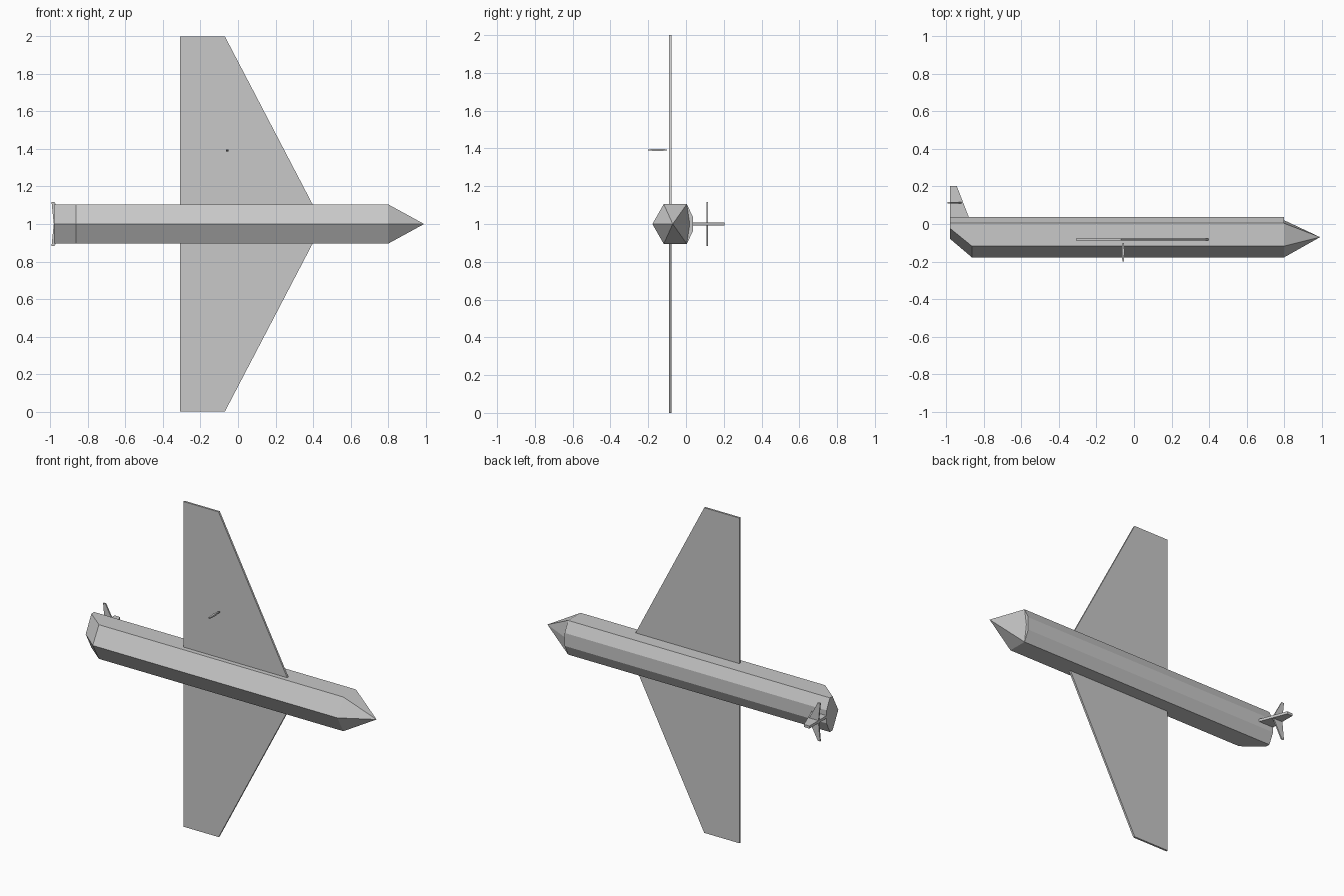
import bpy
import bmesh

cube = bpy.data.objects.get("Cube")
if cube:
    bpy.data.objects.remove(cube, do_unlink=True)

grey = bpy.data.materials.new("airframe_grey")
grey.use_nodes = True
colour = (0.58, 0.58, 0.58, 1)
grey.diffuse_color = colour
grey.node_tree.nodes["Principled BSDF"].inputs["Base Color"].default_value = colour


def finish(name, bm):
    bmesh.ops.recalc_face_normals(bm, faces=bm.faces)
    mesh = bpy.data.meshes.new(name)
    bm.to_mesh(mesh)
    bm.free()
    mesh.materials.append(grey)
    obj = bpy.data.objects.new(name, mesh)
    bpy.context.collection.objects.link(obj)
    return obj


def loft(name, rings):
    """Join rings of equal size and cap both ends; a one-point ring is a tip."""
    bm = bmesh.new()
    loops = [[bm.verts.new(p) for p in ring] for ring in rings]
    for a, b in zip(loops, loops[1:]):
        n = max(len(a), len(b))
        for i in range(n):
            j = (i + 1) % n
            if len(b) == 1:
                bm.faces.new((a[i], a[j], b[0]))
            elif len(a) == 1:
                bm.faces.new((a[0], b[j], b[i]))
            else:
                bm.faces.new((a[i], a[j], b[j], b[i]))
    for ring in (loops[0], loops[-1]):
        if len(ring) > 2:
            bm.faces.new(ring)
    return finish(name, bm)


def section(x, half):
    """Mirror half a (y, z) cross-section about the mid plane z = 1."""
    other = [(y, -z) for y, z in reversed(half) if z > 0]
    return [(x, y, 1 + z) for y, z in half + other]


# Fuselage: faceted tube with a raked belly at the tail
hull = [(-0.178, 0), (-0.118, 0.105), (0.004, 0.105), (0.036, 0.04)]
tail = [(-0.078, 0), (-0.022, 0.105), (0.004, 0.105), (0.036, 0.04)]
loft("fuselage", [section(-0.982, tail), section(-0.864, hull), section(0.8, hull)])

# Pointed nose
nose = [(-0.178, 0), (-0.118, 0.105), (0.004, 0.105), (0.02, 0)]
loft("nose_cone", [section(0.8, nose), [(0.992, -0.07, 1)]])

# Wing: one thin plate through the body, straight trailing edge
wing = [(-0.31, 2), (-0.07, 2), (0.4, 1.1), (0.4, 0.9), (-0.07, 0), (-0.31, 0)]
loft("wing", [[(x, y, z) for x, z in wing] for y in (-0.089, -0.077)])

# Upright tail fin
fin = [(-0.982, 0.03), (-0.982, 0.203), (-0.945, 0.203), (-0.878, 0.03)]
loft("tail_fin", [[(x, y, z) for x, y in fin] for z in (0.992, 1.008)])

# Tapered tailplane across the fin
plane = [(-0.982, 1), (-0.994, 1.117), (-0.978, 1.117), (-0.915, 1),
         (-0.978, 0.883), (-0.994, 0.883)]
loft("tailplane", [[(x, y, z) for x, z in plane] for y in (0.108, 0.116)])

# Slender probe standing off the wing
probe = []
for y, w, h in ((-0.2, 0.004, 0.003), (-0.15, 0.007, 0.006), (-0.1, 0.004, 0.003)):
    probe.append([(-0.058 + sx * w, y, 1.392 + sz * h)
                  for sx, sz in ((-1, -1), (1, -1), (1, 1), (-1, 1))])
loft("wing_probe", probe)
